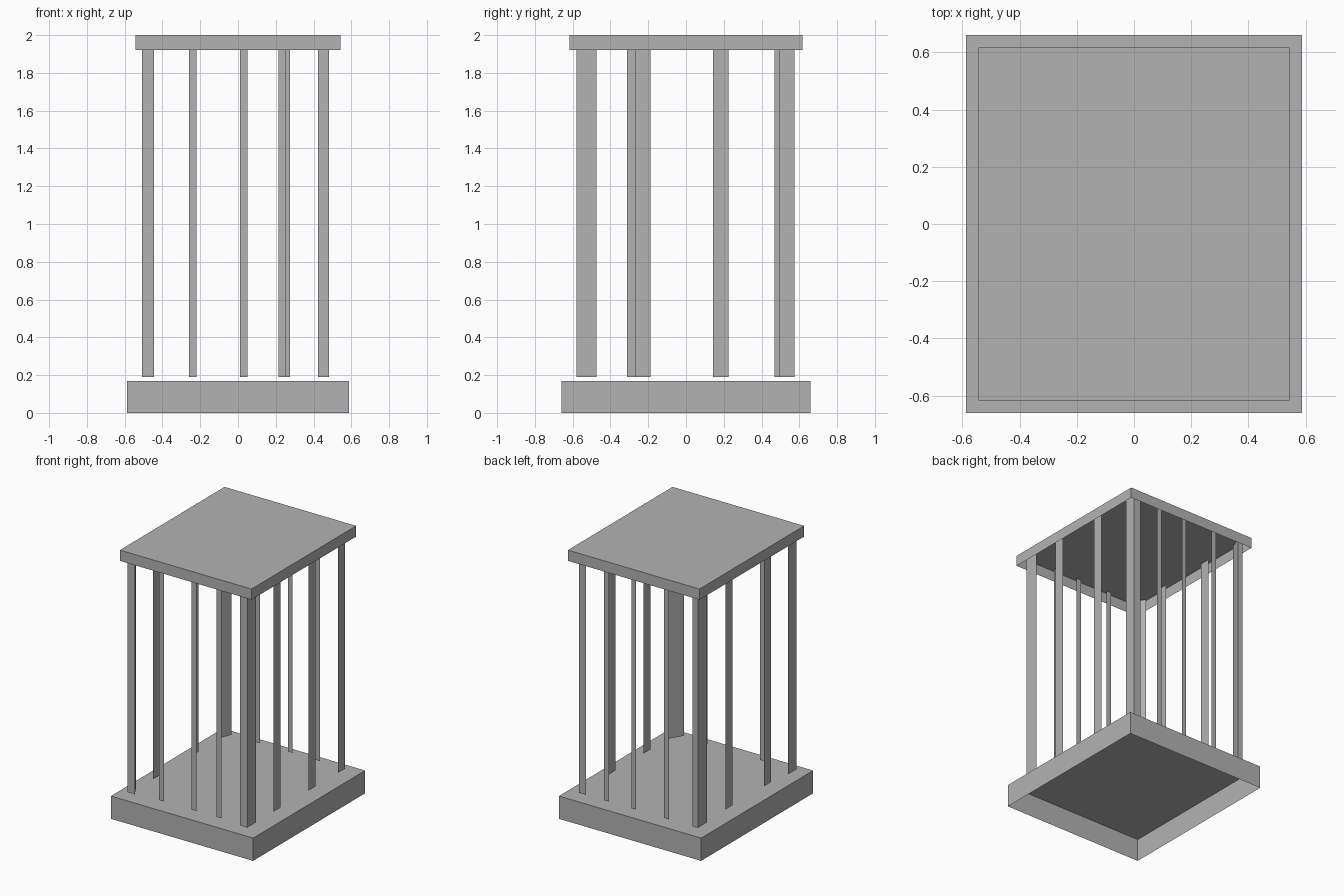
import bpy

cube = bpy.data.objects.get("Cube")
if cube:
    bpy.data.objects.remove(cube, do_unlink=True)

grey = bpy.data.materials.new("plain_grey")
grey.use_nodes = True
colour = (0.45, 0.45, 0.45, 1)
grey.diffuse_color = colour
grey.node_tree.nodes["Principled BSDF"].inputs["Base Color"].default_value = colour

BAR_BOTTOM, BAR_TOP = 0.19, 1.98


def extrude_path(name, path, z0, z1, closed=False, lid=False):
    """Raise a flat path into upright walls, with an optional lid on top."""
    n = len(path)
    verts = [(x, y, z) for z in (z0, z1) for x, y in path]
    faces = []
    for i in range(n if closed else n - 1):
        j = (i + 1) % n
        faces.append((i, j, n + j, n + i))
    if lid:
        faces.append(tuple(range(n, 2 * n)))
    mesh = bpy.data.meshes.new(name)
    mesh.from_pydata(verts, [], faces)
    mesh.materials.append(grey)
    obj = bpy.data.objects.new(name, mesh)
    bpy.context.collection.objects.link(obj)


def slab(name, hx, hy, z0, z1):
    """Hollow slab, open underneath."""
    path = [(-hx, -hy), (hx, -hy), (hx, hy), (-hx, hy)]
    extrude_path(name, path, z0, z1, closed=True, lid=True)


# Base and roof
slab("base", 0.587, 0.66, 0, 0.17)
slab("roof", 0.543, 0.617, 1.92, 2)

# Triangular corner posts: outer corner, then the inner end of each leg
corners = {
    "front_left_post": (0.483, -0.58, 0.424, -0.475),
    "front_right_post": (-0.508, -0.58, -0.445, -0.475),
    "back_left_post": (0.483, 0.574, 0.424, 0.492),
    "back_right_post": (-0.5, 0.574, -0.457, 0.468),
}
for name, (x, y, x_in, y_in) in corners.items():
    path = [(x, y), (x, y_in), (x_in, y)]
    if x * y > 0:
        path.reverse()
    if x * y < 0:
        path = path if y < 0 else path[::-1]
    extrude_path(name, path, BAR_BOTTOM, BAR_TOP, closed=True)

# Flat bars along the front and back
for side, y, starts in (("front", -0.56, (-0.26, 0.01, 0.215)),
                        ("back", 0.574, (-0.26, 0.01, 0.235))):
    for i, x in enumerate(starts):
        extrude_path(f"{side}_bar_{i + 1}", [(x, y), (x + 0.04, y)],
                     BAR_BOTTOM, BAR_TOP)

# Flat bars along the two sides
for side, x, starts in (("left", 0.483, (-0.27, 0.143)),
                        ("right", -0.484, (-0.312, 0.143))):
    for i, y in enumerate(starts):
        extrude_path(f"{side}_bar_{i + 1}", [(x, y), (x, y + 0.081)],
                     BAR_BOTTOM, BAR_TOP)
